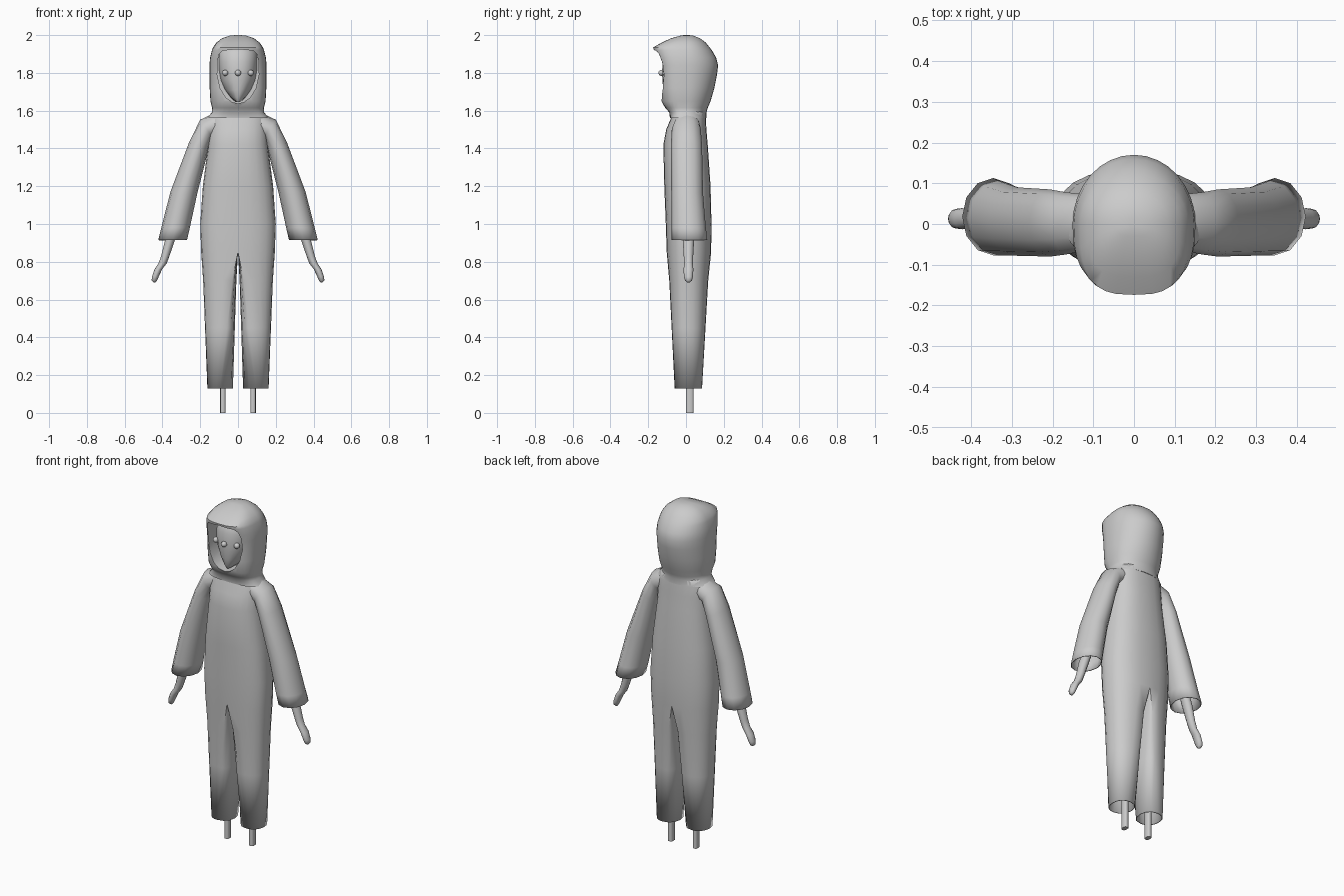
import bpy, bmesh, math
from mathutils import Vector

if "Cube" in bpy.data.objects:
    bpy.data.objects.remove(bpy.data.objects["Cube"])

GREY = bpy.data.materials.new("plain_grey")
GREY.use_nodes = True
GREY.diffuse_color = (0.6, 0.6, 0.6, 1)
GREY.node_tree.nodes["Principled BSDF"].inputs["Base Color"].default_value = (0.6, 0.6, 0.6, 1)


def section_point(a, b, yf, yb, ym, angle, pf, pb):
    """Point on a rounded section whose width runs from a to b (x, z)."""
    c, s = math.cos(angle), math.sin(angle)
    p, depth = (pf, ym - yf) if s < 0 else (pb, yb - ym)
    u = math.copysign(abs(c) ** (2 / p), c)
    v = math.copysign(abs(s) ** (2 / p), s)
    mid, half = (Vector(a) + Vector(b)) / 2, (Vector(b) - Vector(a)) / 2
    q = mid + half * u
    return Vector((q.x, ym + depth * v, q.y))


def ring(a, b, yf, yb, n, ym=None, pf=2, pb=2):
    ym = (yf + yb) / 2 if ym is None else ym
    return [section_point(a, b, yf, yb, ym, math.tau * i / n, pf, pb) for i in range(n)]


def flat_ring(half, z, yf, yb, n, pf=2, pb=2, ym=0.0):
    return ring((-half, z), (half, z), yf, yb, n, ym, pf, pb)


def add_loft(bm, rings, cap_start=False, cap_end=False):
    loops = [[bm.verts.new(p) for p in r] for r in rings]
    for lo, hi in zip(loops, loops[1:]):
        for i in range(len(lo)):
            j = (i + 1) % len(lo)
            bm.faces.new((lo[i], lo[j], hi[j], hi[i]))
    if cap_start:
        bm.faces.new(loops[0][::-1])
    if cap_end:
        bm.faces.new(loops[-1])


def finish(bm, name, angle=50, thickness=0):
    bmesh.ops.remove_doubles(bm, verts=bm.verts, dist=0.0005)
    bmesh.ops.recalc_face_normals(bm, faces=bm.faces)
    mesh = bpy.data.meshes.new(name)
    bm.to_mesh(mesh)
    bm.free()
    ob = bpy.data.objects.new(name, mesh)
    bpy.context.collection.objects.link(ob)
    mesh.materials.append(GREY)
    if thickness:
        mod = ob.modifiers.new("cloth", "SOLIDIFY")
        mod.thickness, mod.offset = thickness, -1
    smooth(ob, angle)
    return ob


def smooth(ob, angle):
    bpy.ops.object.select_all(action="DESELECT")
    ob.select_set(True)
    bpy.context.view_layer.objects.active = ob
    bpy.ops.object.shade_smooth_by_angle(angle=math.radians(angle))


def loft(name, rings, caps=(True, True), angle=50, thickness=0):
    bm = bmesh.new()
    add_loft(bm, rings, *caps)
    return finish(bm, name, angle, thickness)


# Torso: half width, height, front, back
torso = [(0.195, 0.85, -0.102, 0.133), (0.2, 1.0, -0.107, 0.135), (0.186, 1.2, -0.115, 0.13),
         (0.158, 1.42, -0.12, 0.115), (0.155, 1.5, -0.105, 0.108), (0.15, 1.56, -0.08, 0.105),
         (0.125, 1.61, -0.07, 0.1)]
bm = bmesh.new()
torso_rings = [flat_ring(w, z, f, k, 24, 2.4, 2.4) for w, z, f, k in torso]
add_loft(bm, torso_rings)

# Trouser legs: half of the torso outline blended into a rounded cuff
turns = [math.radians(-90 + 15 * i) for i in range(13)]
inner = [math.radians(120 + 30 * i) for i in range(5)]
w, z, front, back = torso[0]
hip = [section_point((-w, z), (w, z), front, back, 0, t, 2.4, 2.4) for t in turns]
hip += [Vector((0, 0.015 + 0.118 * math.sin(t), z)) for t in inner]
cuff = [section_point((0.027, 0.13), (0.162, 0.13), -0.06, 0.085, 0.012, t, 2.2, 2.2)
        for t in turns + inner]
for side in (1, -1):
    rings = []
    for t, height in ((0, 0.85), (0.32, 0.7), (0.62, 0.45), (1, 0.13)):
        pts = [h.lerp(c, t) for h, c in zip(hip, cuff)]
        rings.append([Vector((p.x * side, p.y, height)) for p in pts])
    add_loft(bm, rings)
finish(bm, "jumpsuit_body", 60, 0.005)

# Hood: half width, height, front, back
hood = [(0.165, 1.56, -0.085, 0.108), (0.139, 1.59, -0.088, 0.108), (0.137, 1.615, -0.11, 0.115),
        (0.146, 1.65, -0.13, 0.13), (0.15, 1.72, -0.135, 0.15), (0.151, 1.79, -0.138, 0.164),
        (0.151, 1.84, -0.145, 0.17), (0.148, 1.88, -0.157, 0.16), (0.138, 1.92, -0.171, 0.137),
        (0.132, 1.935, -0.174, 0.125), (0.115, 1.96, -0.13, 0.105), (0.085, 1.983, -0.08, 0.075),
        (0.045, 1.997, -0.03, 0.04), (0.015, 2.0, -0.012, 0.015)]
hood_ob = loft("hood", [flat_ring(w, z, f, k, 32, 3.0, 2.0) for w, z, f, k in hood])

# Face opening cut into the hood
half = [(0.03, 1.645), (0.065, 1.67), (0.095, 1.72), (0.11, 1.79), (0.109, 1.86),
        (0.1, 1.9), (0.08, 1.918)]
outline = [(0, 1.638)] + half + [(0, 1.925)] + [(-x, z) for x, z in reversed(half)]
cutter = loft("opening_cutter", [[Vector((x, y, z)) for x, z in outline] for y in (-0.4, -0.03)])
cutter.hide_render = True
mod = hood_ob.modifiers.new("opening", "BOOLEAN")
mod.operation, mod.solver, mod.object = "DIFFERENCE", "EXACT", cutter
bpy.context.view_layer.objects.active = hood_ob
bpy.ops.object.modifier_apply(modifier=mod.name)
bpy.data.objects.remove(cutter)
smooth(hood_ob, 45)

# Face: half width, height, front
face = [(0.012, 1.645, -0.1), (0.04, 1.67, -0.113), (0.07, 1.71, -0.12), (0.092, 1.76, -0.125),
        (0.102, 1.81, -0.127), (0.104, 1.86, -0.122), (0.1, 1.91, -0.108), (0.07, 1.94, -0.08)]
loft("face", [flat_ring(w, z, f, 0.03, 24, 2.2, 2.2) for w, z, f in face])

# Eyes and nose
for name, x, y in (("left_eye", 0.068, -0.108), ("right_eye", -0.068, -0.108), ("nose", 0, -0.13)):
    bm = bmesh.new()
    bmesh.ops.create_uvsphere(bm, u_segments=16, v_segments=10, radius=0.016)
    bmesh.ops.translate(bm, verts=bm.verts, vec=(x, y, 1.8))
    finish(bm, name, 60)

# Sleeves, hands and feet on both sides
sleeve = [((0.09, 1.47), (0.1, 1.6), -0.06, 0.07), ((0.135, 1.46), (0.2, 1.552), -0.075, 0.078),
          ((0.155, 1.4), (0.258, 1.435), -0.08, 0.085), ((0.216, 1.16), (0.358, 1.17), -0.078, 0.09),
          ((0.255, 0.98), (0.406, 0.98), -0.078, 0.105), ((0.27, 0.915), (0.422, 0.915), -0.077, 0.113)]
hand = [(0.29, 1.12, 0.026, 0.03), (0.36, 0.915, 0.026, 0.03), (0.385, 0.83, 0.022, 0.025),
        (0.4, 0.79, 0.022, 0.023), (0.422, 0.76, 0.02, 0.026), (0.438, 0.72, 0.018, 0.024),
        (0.443, 0.7, 0.014, 0.018), (0.442, 0.69, 0.005, 0.006)]
for side, word in ((1, "left"), (-1, "right")):
    def flip(points):
        return [Vector((p.x * side, p.y, p.z)) for p in points]

    loft(word + "_sleeve", [flip(ring(a, b, f, k, 12)) for a, b, f, k in sleeve],
         (True, False), 60, 0.005)
    loft(word + "_hand", [flip(ring((x - r, z), (x + r, z), 0.013 - d, 0.013 + d, 12))
                          for x, z, r, d in hand])
    loft(word + "_foot", [flip(ring((0.066, z), (0.094, z), 0, 0.04, 12, pf=3, pb=3))
                          for z in (0, 0.4)])
